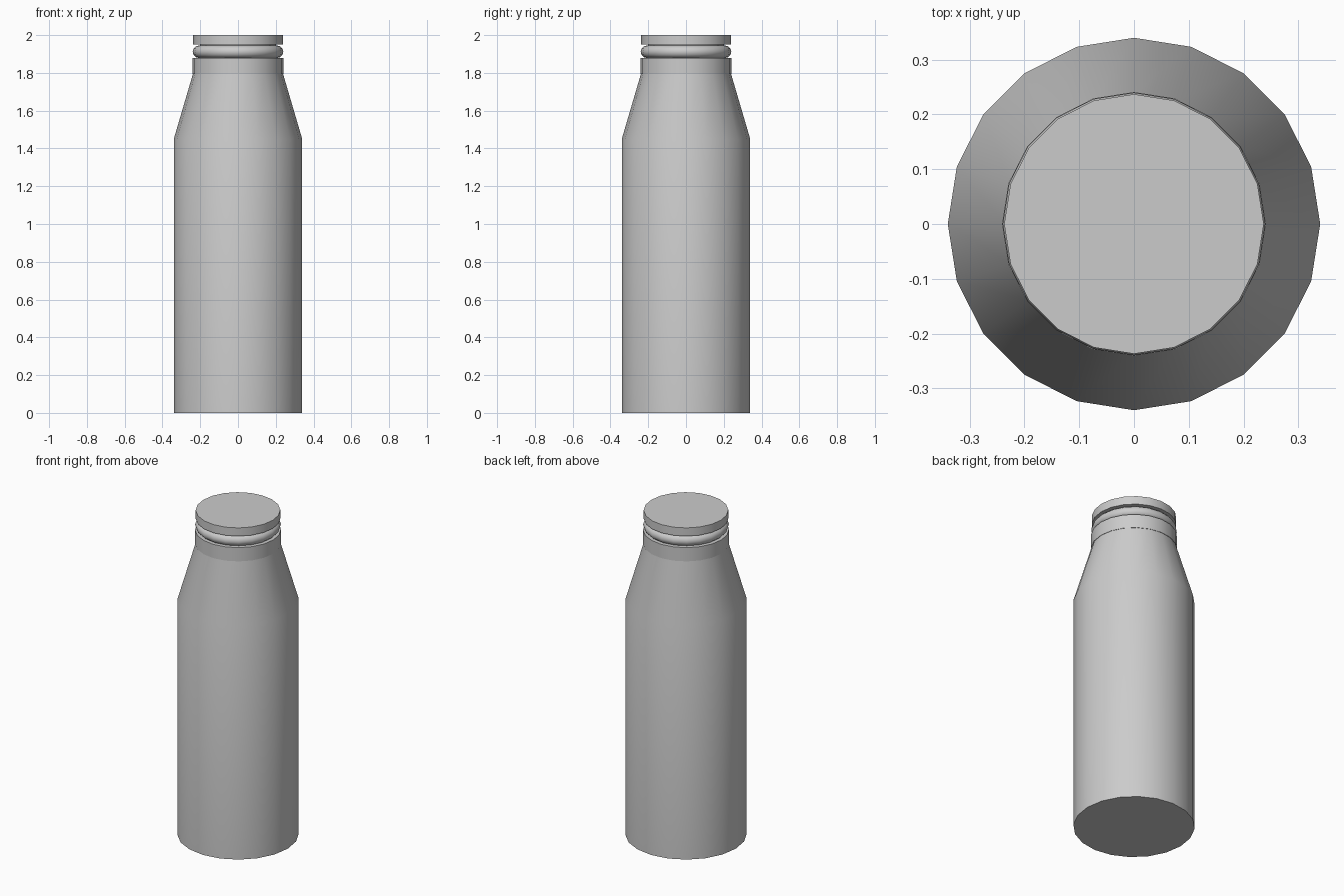
import bpy, bmesh, math

if "Cube" in bpy.data.objects:
    bpy.data.objects.remove(bpy.data.objects["Cube"])

SIDES = 20


def lathe(name, profile, closed=False):
    """Spin (radius, z) points round the z axis; open profiles get flat end caps."""
    bm = bmesh.new()
    rings = []
    for r, z in profile:
        rings.append([bm.verts.new((r * math.cos(2 * math.pi * i / SIDES),
                                    r * math.sin(2 * math.pi * i / SIDES), z))
                      for i in range(SIDES)])
    pairs = list(zip(rings, rings[1:]))
    if closed:
        pairs.append((rings[-1], rings[0]))
    for low, high in pairs:
        for i in range(SIDES):
            j = (i + 1) % SIDES
            bm.faces.new((low[i], low[j], high[j], high[i]))
    if not closed:
        bm.faces.new(rings[0][::-1])
        bm.faces.new(rings[-1])
    bmesh.ops.recalc_face_normals(bm, faces=bm.faces)
    mesh = bpy.data.meshes.new(name)
    bm.to_mesh(mesh)
    bm.free()
    obj = bpy.data.objects.new(name, mesh)
    bpy.context.collection.objects.link(obj)
    bpy.ops.object.select_all(action='DESELECT')
    obj.select_set(True)
    bpy.context.view_layer.objects.active = obj
    bpy.ops.object.shade_smooth_by_angle(angle=math.radians(35))
    return obj


# Straight body with tapered shoulder
lathe("bottle_body", [(0.34, 0), (0.34, 1.45), (0.237, 1.80), (0.237, 1.875)])

# Collar band round the neck
lathe("collar_band", [(0.241, 1.795), (0.241, 1.88)])

# Inner neck joining collar and lid
lathe("neck", [(0.20, 1.87), (0.20, 1.96)])

# Rounded sealing ring
lathe("neck_ring", [(0.207 + 0.033 * math.cos(2 * math.pi * k / 12),
                     1.912 + 0.033 * math.sin(2 * math.pi * k / 12))
                    for k in range(12)], closed=True)

# Flat lid
lathe("lid", [(0.237, 1.949), (0.237, 2.0)])
